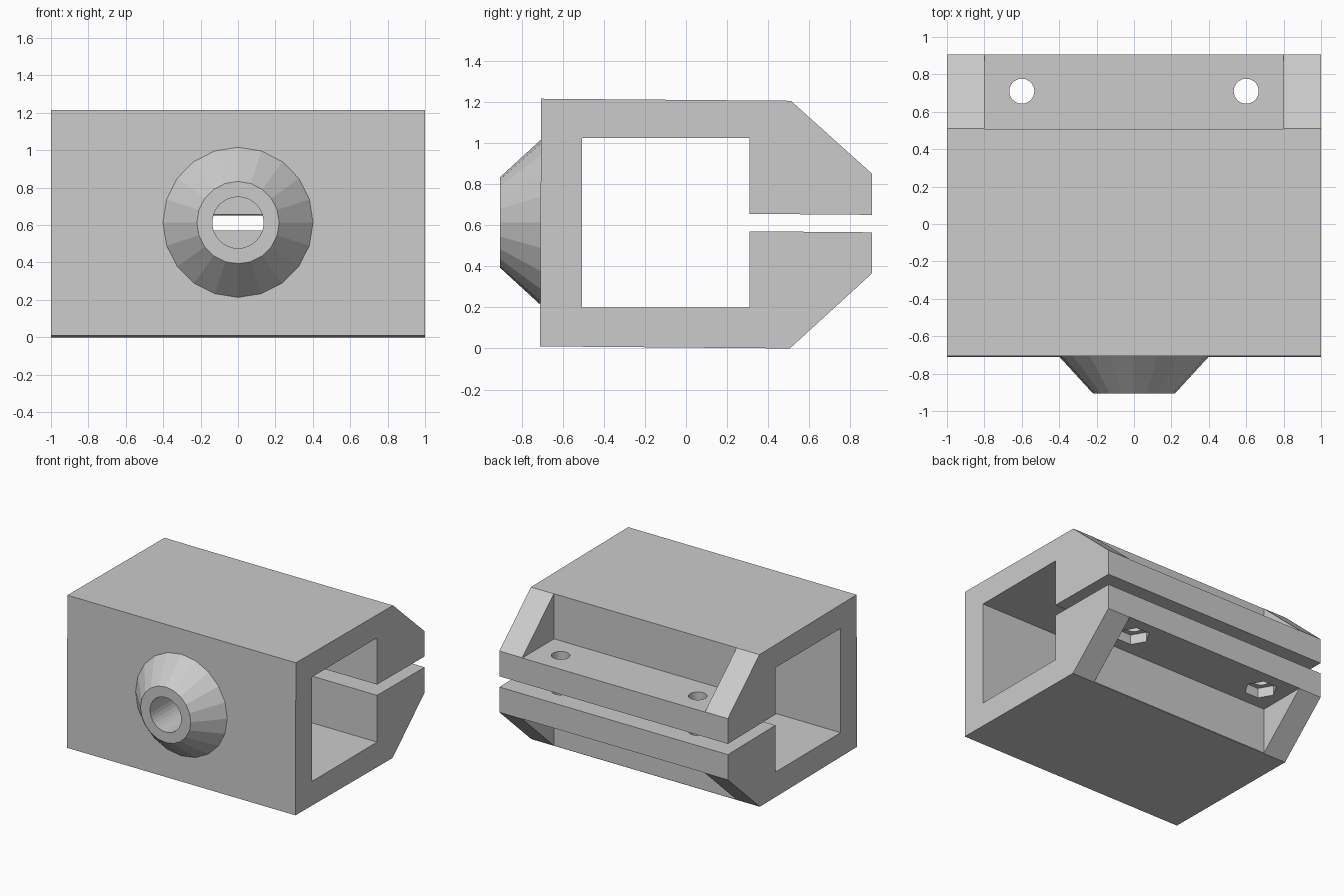
import bpy
import bmesh
from math import pi

cube = bpy.data.objects.get("Cube")
if cube:
    bpy.data.objects.remove(cube, do_unlink=True)

grey = bpy.data.materials.new("plain grey")
grey.use_nodes = True
colour = (0.6, 0.6, 0.6, 1)
grey.diffuse_color = colour
grey.node_tree.nodes["Principled BSDF"].inputs["Base Color"].default_value = colour


def extrude_profile(name, points, half_width):
    """Solid made from a side profile (y, z), extruded along x."""
    bm = bmesh.new()
    face = bm.faces.new([bm.verts.new((-half_width, y, z)) for y, z in points])
    ext = bmesh.ops.extrude_face_region(bm, geom=[face])
    moved = [g for g in ext["geom"] if isinstance(g, bmesh.types.BMVert)]
    bmesh.ops.translate(bm, verts=moved, vec=(2 * half_width, 0, 0))
    bmesh.ops.recalc_face_normals(bm, faces=bm.faces)
    mesh = bpy.data.meshes.new(name)
    bm.to_mesh(mesh)
    bm.free()
    obj = bpy.data.objects.new(name, mesh)
    bpy.context.collection.objects.link(obj)
    obj.data.materials.append(grey)
    return obj


def cone(name, r1, r2, depth, location, sides, rotation=(0, 0, 0)):
    bpy.ops.mesh.primitive_cone_add(vertices=sides, radius1=r1, radius2=r2, depth=depth,
                                    location=location, rotation=rotation)
    obj = bpy.context.object
    obj.name = name
    obj.data.materials.append(grey)
    return obj


def combine(target, tool, operation):
    """Apply a boolean and remove the tool."""
    tool.hide_render = True
    mod = target.modifiers.new(operation.lower(), "BOOLEAN")
    mod.operation = operation
    mod.solver = "EXACT"
    mod.object = tool
    bpy.context.view_layer.objects.active = target
    bpy.ops.object.modifier_apply(modifier=mod.name)
    bpy.data.objects.remove(tool, do_unlink=True)


# Clamp body: box section, split at the back, with chamfered jaws
body = extrude_profile("clamp_body", [
    (-0.71, 0.01), (0.505, 0), (0.905, 0.365), (0.905, 0.565), (0.31, 0.57),
    (0.31, 0.2), (-0.505, 0.2), (-0.505, 1.025), (0.31, 1.025), (0.31, 0.655),
    (0.905, 0.65), (0.905, 0.85), (0.51, 1.205), (-0.705, 1.215)], 1)

# Conical boss on the front, sunk into the wall
boss = cone("front_boss", 0.5, 0.22, 0.305, (0, -0.7525, 0.613), 20, (pi / 2, 0, 0))
combine(body, boss, "UNION")

# Bore through the boss into the hollow
bore = cone("bore_cutter", 0.137, 0.137, 0.8, (0, -0.7, 0.613), 32, (pi / 2, 0, 0))
combine(body, bore, "DIFFERENCE")

# Pockets in the upper and lower jaws
for z0, z1 in ((0.848, 1.5), (-0.3, 0.367)):
    pocket = extrude_profile("pocket_cutter", [(0.508, z0), (1.2, z0), (1.2, z1), (0.508, z1)], 0.8)
    combine(body, pocket, "DIFFERENCE")

# Bolt holes through both jaws, with hexagonal nut recesses below
for x in (-0.6, 0.6):
    hole = cone("bolt_hole_cutter", 0.067, 0.067, 2, (x, 0.71, 0.6), 32)
    combine(body, hole, "DIFFERENCE")
    nut = cone("nut_recess_cutter", 0.12, 0.12, 0.2, (x, 0.71, 0.345), 6, (0, 0, pi / 2))
    combine(body, nut, "DIFFERENCE")
